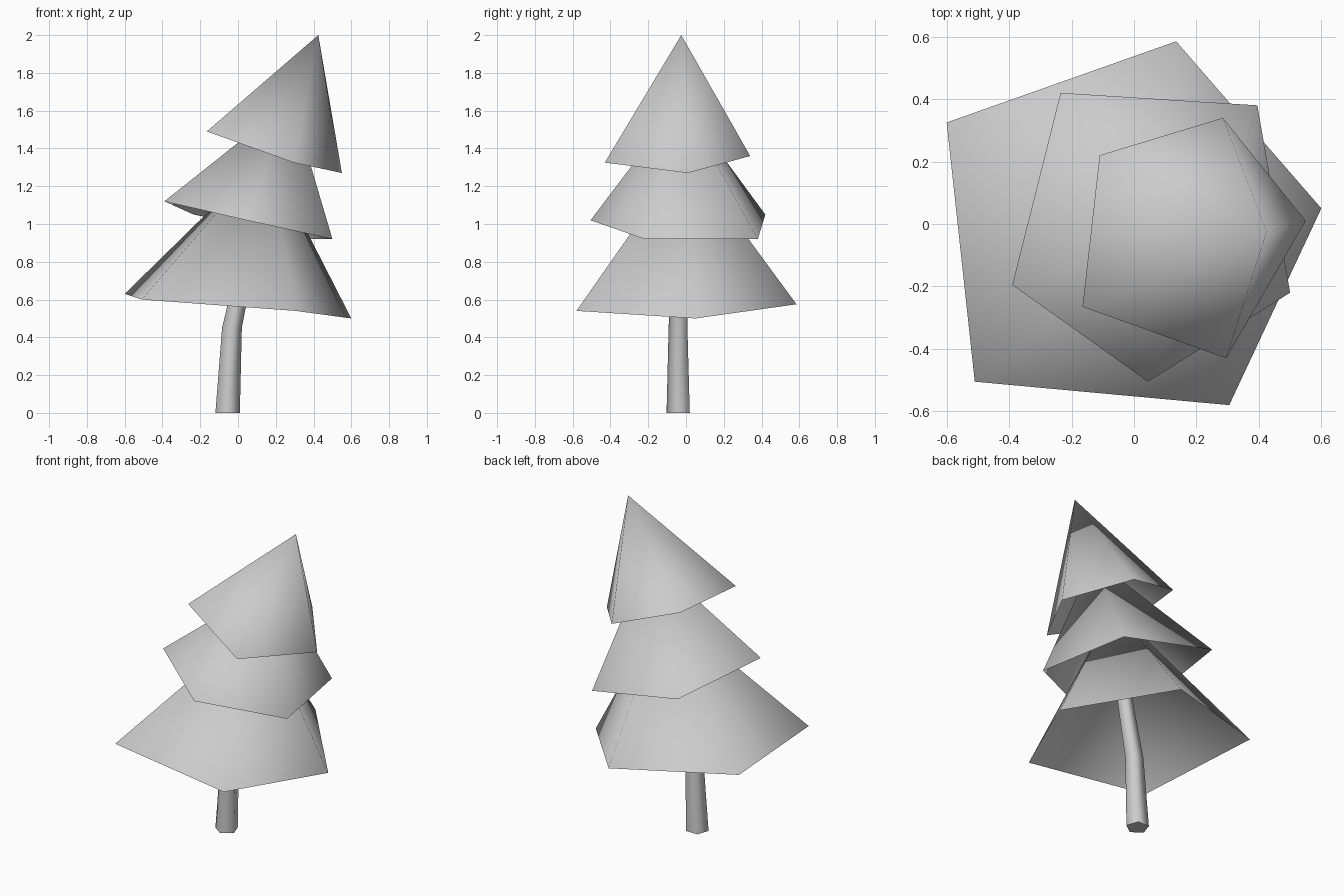
import bpy
import bmesh
import math

cube = bpy.data.objects.get("Cube")
if cube:
    bpy.data.objects.remove(cube, do_unlink=True)

# Single plain grey for everything
grey = bpy.data.materials.new("plain_grey")
grey.use_nodes = True
COLOUR = (0.6, 0.6, 0.6, 1.0)
grey.diffuse_color = COLOUR
bsdf = grey.node_tree.nodes["Principled BSDF"]
bsdf.inputs["Base Color"].default_value = COLOUR
bsdf.inputs["Roughness"].default_value = 0.8


def finish(name, bm, recalc=False):
    """Turn a bmesh into a named, coloured object."""
    if recalc:
        bmesh.ops.recalc_face_normals(bm, faces=bm.faces)
    mesh = bpy.data.meshes.new(name)
    bm.to_mesh(mesh)
    bm.free()
    mesh.materials.append(grey)
    obj = bpy.data.objects.new(name, mesh)
    bpy.context.collection.objects.link(obj)
    return obj


def foliage(name, apex, rim):
    """Open-bottomed, smooth five-sided cone; rim runs anticlockwise."""
    bm = bmesh.new()
    tip = bm.verts.new(apex)
    ring = [bm.verts.new(p) for p in rim]
    for i, v in enumerate(ring):
        face = bm.faces.new((tip, v, ring[(i + 1) % len(ring)]))
        face.smooth = True
    return finish(name, bm)


def bent_trunk(name, sections, sides=5):
    """Tapered trunk lofted through (x, y, z, radius) sections."""
    bm = bmesh.new()
    rings = []
    for x, y, z, r in sections:
        angles = [math.radians(270) + math.tau * i / sides for i in range(sides)]
        rings.append([bm.verts.new((x + r * math.cos(a), y + r * math.sin(a), z))
                      for a in angles])
    for low, high in zip(rings, rings[1:]):
        for i in range(sides):
            j = (i + 1) % sides
            bm.faces.new((low[i], low[j], high[j], high[i])).smooth = True
    # Flat end caps
    bm.faces.new(rings[0][::-1])
    bm.faces.new(rings[-1])
    for edge in bm.edges:
        if any(len(f.verts) == sides for f in edge.link_faces):
            edge.smooth = False
    return finish(name, bm, recalc=True)


# Trunk, leaning over as it rises into the lowest tier
bent_trunk("trunk", [
    (-0.055, -0.035, 0.0, 0.068),
    (-0.032, -0.037, 0.45, 0.055),
    (0.06, -0.03, 0.88, 0.045),
])

# Three overlapping foliage tiers, each tipped a little further to the side
foliage("lower_foliage", (0.155, 0.0, 1.37), [
    (0.60, 0.05, 0.50), (0.135, 0.585, 0.575), (-0.60, 0.325, 0.63),
    (-0.51, -0.505, 0.60), (0.305, -0.58, 0.54)])
foliage("middle_foliage", (0.283, -0.025, 1.655), [
    (0.50, -0.22, 0.92), (0.395, 0.38, 0.92), (-0.235, 0.42, 1.05),
    (-0.39, -0.195, 1.12), (0.045, -0.505, 1.02)])
foliage("upper_foliage", (0.425, -0.025, 2.0), [
    (0.55, 0.01, 1.27), (0.285, 0.34, 1.36), (-0.11, 0.22, 1.49),
    (-0.165, -0.265, 1.49), (0.295, -0.43, 1.325)])
